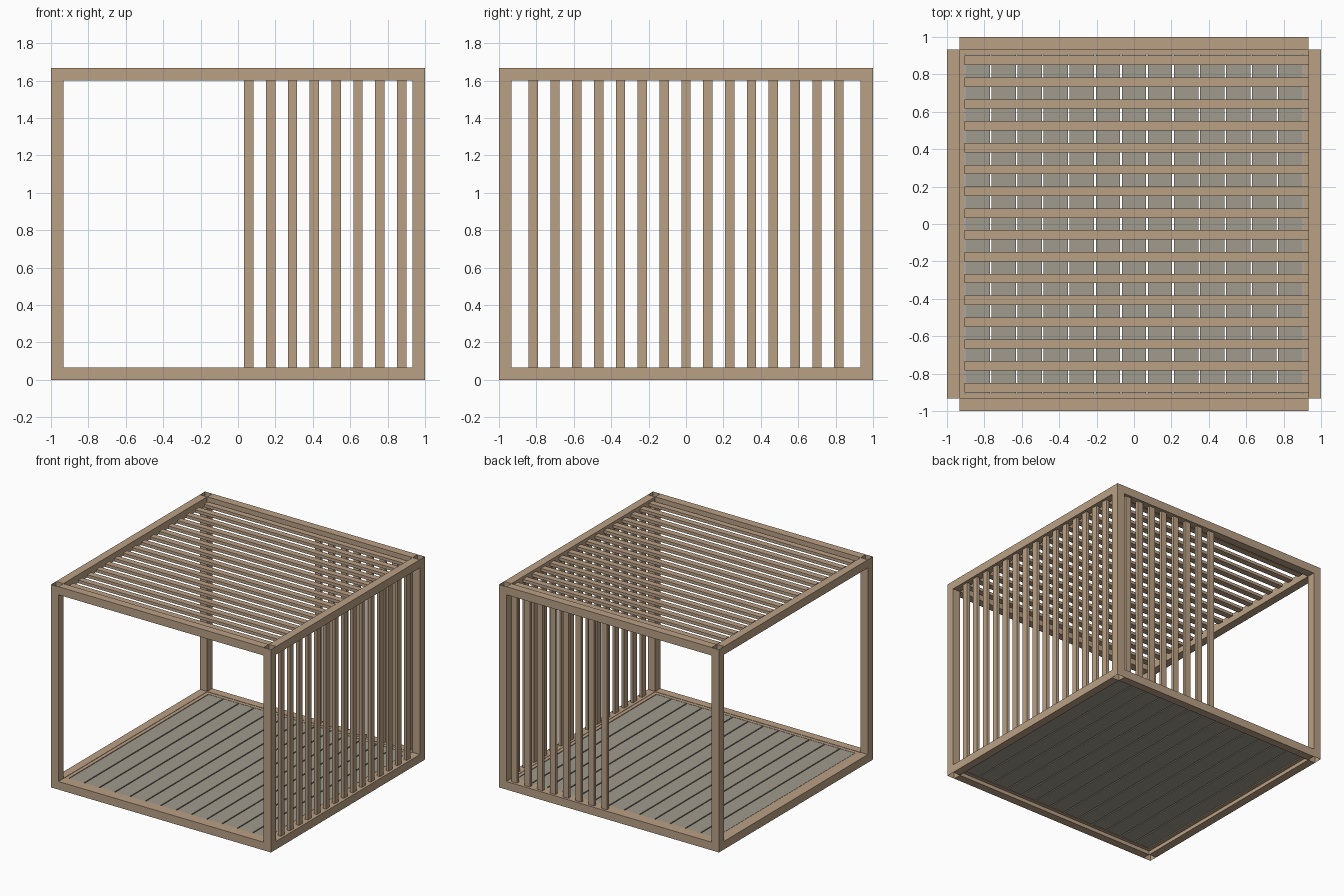
import bpy, bmesh

if "Cube" in bpy.data.objects:
    bpy.data.objects.remove(bpy.data.objects["Cube"])


def material(name, rgb):
    m = bpy.data.materials.new(name)
    m.diffuse_color = (*rgb, 1)
    m.use_nodes = True
    m.node_tree.nodes["Principled BSDF"].inputs["Base Color"].default_value = m.diffuse_color
    return m


TAN = material("tan wood", (0.49, 0.352, 0.235))
GREY = material("grey decking", (0.352, 0.328, 0.27))


def box(name, x, y, z, mat, open_axis=None):
    """Box from (min, max) ranges; open_axis drops the two end caps."""
    bm = bmesh.new()
    bmesh.ops.create_cube(bm, size=1)
    if open_axis is not None:
        bm.normal_update()
        caps = [f for f in bm.faces if abs(f.normal[open_axis]) > 0.5]
        bmesh.ops.delete(bm, geom=caps, context='FACES_ONLY')
    for v in bm.verts:
        for i, r in enumerate((x, y, z)):
            v.co[i] = r[1] if v.co[i] > 0 else r[0]
    me = bpy.data.meshes.new(name)
    bm.to_mesh(me)
    bm.free()
    me.materials.append(mat)
    ob = bpy.data.objects.new(name, me)
    bpy.context.collection.objects.link(ob)
    return ob


def span(c, w):
    return (c - w / 2, c + w / 2)


T = 0.0667            # beam thickness
H = 1.667             # total height
I = 1 - T             # inner face of the frame
E = 0.905             # edge of the decking
STEP, SW, SD = 0.1167, 0.05, 0.025   # slat spacing, width, depth
MID = 1 - T / 2

# Corner posts: square tubes with open ends
for sx in (-1, 1):
    for sy in (-1, 1):
        box("corner_post", span(sx * MID, T), span(sy * MID, T), (0, H), TAN, 2)

# Floor and roof beams between the posts
for label, z in (("floor", (0, T)), ("roof", (H - T, H))):
    for s in (-1, 1):
        box(label + "_cross_beam", (-I, I), span(s * MID, T), z, TAN, 0)
        box(label + "_side_beam", span(s * MID, T), (-I, I), z, TAN, 1)

# Narrow trim around the decking
trim_z = (0.03, 0.064)
for s in (-1, 1):
    c, w = s * (I + E) / 2, I - E
    box("deck_trim_cross", (-I, I), span(c, w), trim_z, TAN)
    box("deck_trim_side", span(c, w), (-E, E), trim_z, TAN)

# Decking planks
pitch = 2 * E / 13
for k in range(-6, 7):
    box("deck_plank", span(k * pitch, pitch - 0.009), (-E, E), (0.034, 0.062), GREY)

# Roof slats
for k in range(16):
    box("roof_slat", (-E, I), span((k - 7.5) * STEP, SW), span(H - T / 2, SD), TAN)

# Right wall slats
for k in range(-7, 8):
    box("right_wall_slat", span(MID, SD), span(k * STEP, SW), (T, H - T), TAN)

# Back wall slats on the right half only
for k in range(8):
    box("back_wall_slat", span((k + 0.5) * STEP, SW), span(MID, SD), (T, H - T), TAN)
